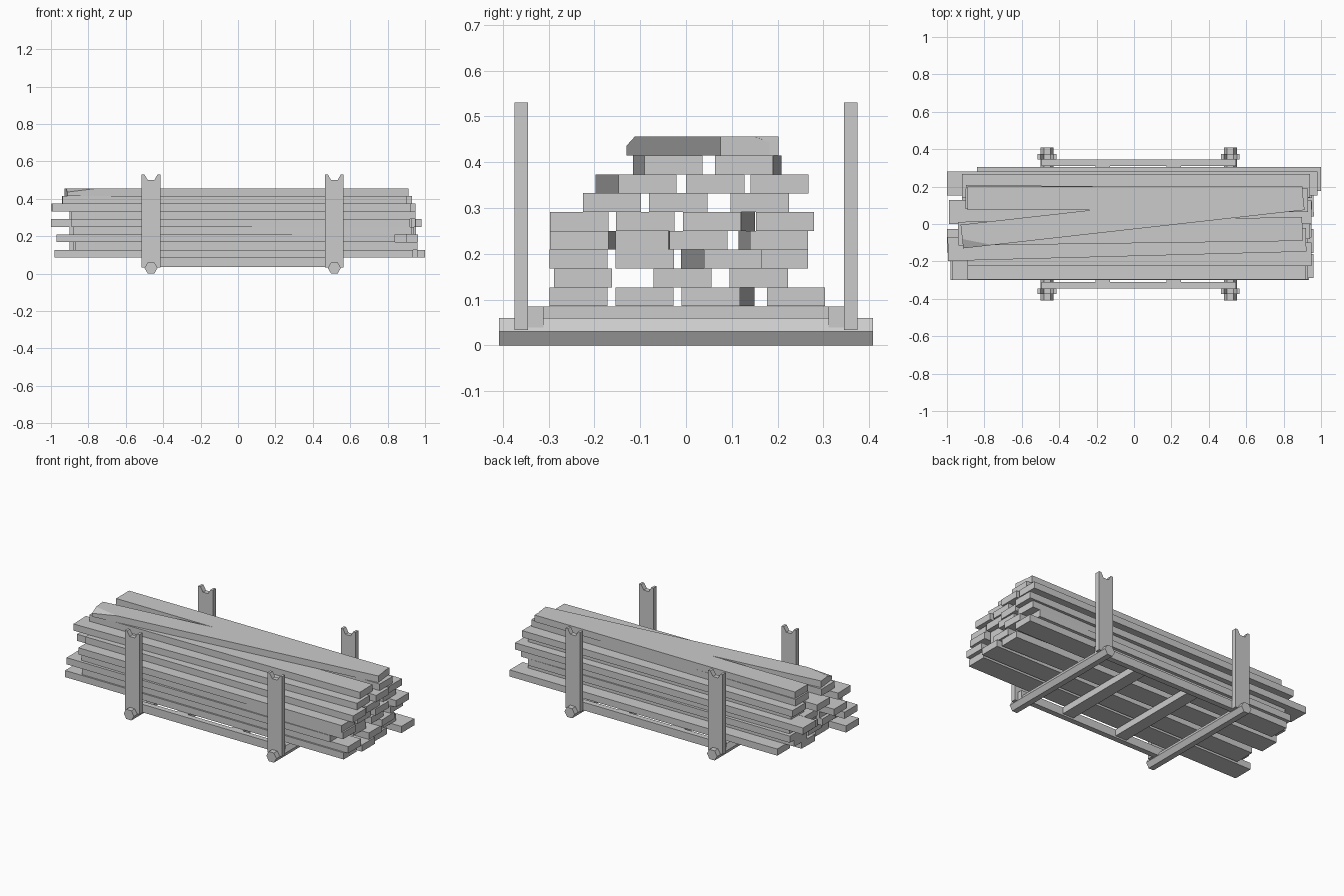
import bpy, bmesh, math
from mathutils import Vector, Matrix

if "Cube" in bpy.data.objects:
    bpy.data.objects.remove(bpy.data.objects["Cube"])


def add(name, bm):
    bmesh.ops.recalc_face_normals(bm, faces=bm.faces)
    me = bpy.data.meshes.new(name)
    bm.to_mesh(me)
    bm.free()
    ob = bpy.data.objects.new(name, me)
    bpy.context.collection.objects.link(ob)
    return ob


def box(name, x0, x1, y0, y1, z0, z1):
    bm = bmesh.new()
    bmesh.ops.create_cube(bm, size=1)
    bm.transform(Matrix.Translation(((x0 + x1) / 2, (y0 + y1) / 2, (z0 + z1) / 2))
                 @ Matrix.Diagonal((x1 - x0, y1 - y0, z1 - z0, 1)))
    return add(name, bm)


def extrude_y(name, profile, x, y0, y1):
    """Extrude an (x, z) outline along y."""
    bm = bmesh.new()
    face = bm.faces.new([bm.verts.new((x + px, y0, pz)) for px, pz in profile])
    new = bmesh.ops.extrude_face_region(bm, geom=[face])["geom"]
    bmesh.ops.translate(bm, vec=(0, y1 - y0, 0),
                        verts=[v for v in new if isinstance(v, bmesh.types.BMVert)])
    return add(name, bm)


def plank(name, x0, x1, y, dy, z, width=0.127, height=0.0413, chips=()):
    """Board whose +x end is centred at y; dy is the drift from -x to +x end."""
    bm = bmesh.new()
    bmesh.ops.create_cube(bm, size=1)
    length = math.hypot(x1 - x0, dy)
    bm.transform(Matrix.Diagonal((length, width, height, 1)))
    # broken top corners
    for sx, sy in chips:
        corner = Vector((sx * length / 2, sy * width / 2, height / 2))
        n = Vector((sx / 0.16, sy / 0.05, 1 / 0.02))
        cut = bmesh.ops.bisect_plane(bm, geom=bm.verts[:] + bm.edges[:] + bm.faces[:],
                                     plane_co=corner - Vector((sx * 0.16, 0, 0)),
                                     plane_no=n, clear_outer=True)
        bmesh.ops.holes_fill(bm, edges=[e for e in cut["geom_cut"]
                                        if isinstance(e, bmesh.types.BMEdge)])
    bm.transform(Matrix.Translation(((x0 + x1) / 2, y - dy / 2, z + height / 2))
                 @ Matrix.Rotation(math.atan2(dy, x1 - x0), 4, 'Z'))
    return add(name, bm)


# rack: hexagonal beams and notched posts
BEAMS = (-0.465, 0.515)
R, H = 0.035, 0.03
hexagon = [(R, H), (R / 2, 2 * H), (-R / 2, 2 * H), (-R, H), (-R / 2, 0), (R / 2, 0)]
post = [(-0.05, 0.033), (0.05, 0.033), (0.05, 0.53), (R, 0.53), (R / 2, 0.50),
        (-R / 2, 0.50), (-R, 0.53), (-0.05, 0.53)]
for x in BEAMS:
    extrude_y("cross_beam", hexagon, x, -0.408, 0.408)
    for s in (-1, 1):
        extrude_y("post", post, x, s * 0.36 - 0.015, s * 0.36 + 0.015)

# rack: side rails and cross slats
for s in (-1, 1):
    box("side_rail", BEAMS[0] - 0.03, BEAMS[1] + 0.03, s * 0.328 - 0.017, s * 0.328 + 0.017, 0.035, 0.085)
for x in (-0.167, 0.212):
    box("cross_slat", x - 0.038, x + 0.038, -0.315, 0.315, 0.045, 0.085)

# stacked boards per layer: (x0, x1, y at right end, drift)
LAYERS = [
    [(-0.98, 0.935, -0.235, 0), (-0.87, 0.96, -0.091, 0),
     (-0.9, 0.94, 0.054, -0.032), (-0.84, 1.0, 0.24, 0)],
    [(-0.87, 0.96, -0.225, 0), (-0.88, 0.95, -0.008, 0), (-0.9, 0.93, 0.159, 0)],
    [(-0.97, 0.84, -0.235, 0), (-0.92, 0.9, -0.09, 0),
     (-0.9, 0.96, 0.103, 0.05), (-0.9, 0.9, 0.203, 0)],
    [(-0.88, 0.93, -0.233, -0.017), (-0.9, 0.9, -0.09, 0),
     (-0.88, 0.94, 0.027, 0.053), (-0.88, 0.95, 0.203, 0.025)],
    [(-0.89, 0.92, -0.233, 0), (-1.0, 0.93, -0.089, 0),
     (-0.92, 0.95, 0.057, -0.03), (-1.0, 0.98, 0.216, 0)],
    [(-0.89, 0.95, -0.162, 0), (-0.9, 0.94, -0.017, 0), (-0.88, 0.93, 0.161, 0)],
    [(-0.995, 0.92, -0.084, 0.05), (-0.99, 0.95, 0.064, 0), (-0.92, 0.94, 0.204, 0)],
    [(-0.94, 0.9, -0.027, 0.025), (-0.9, 0.93, 0.127, -0.018)],
]
z = 0.0855
for layer in LAYERS:
    for x0, x1, y, dy in layer:
        plank("board", x0, x1, y, dy, z)
    z += 0.0413 - 0.0002

# top layer: one skewed board with chipped corners, one straight
plank("skewed_top_board", -0.92, 0.905, 0.138, 0.205, z, chips=((-1, -1), (1, 1)))
plank("top_board", -0.89, 0.9, 0.138, 0, z)
